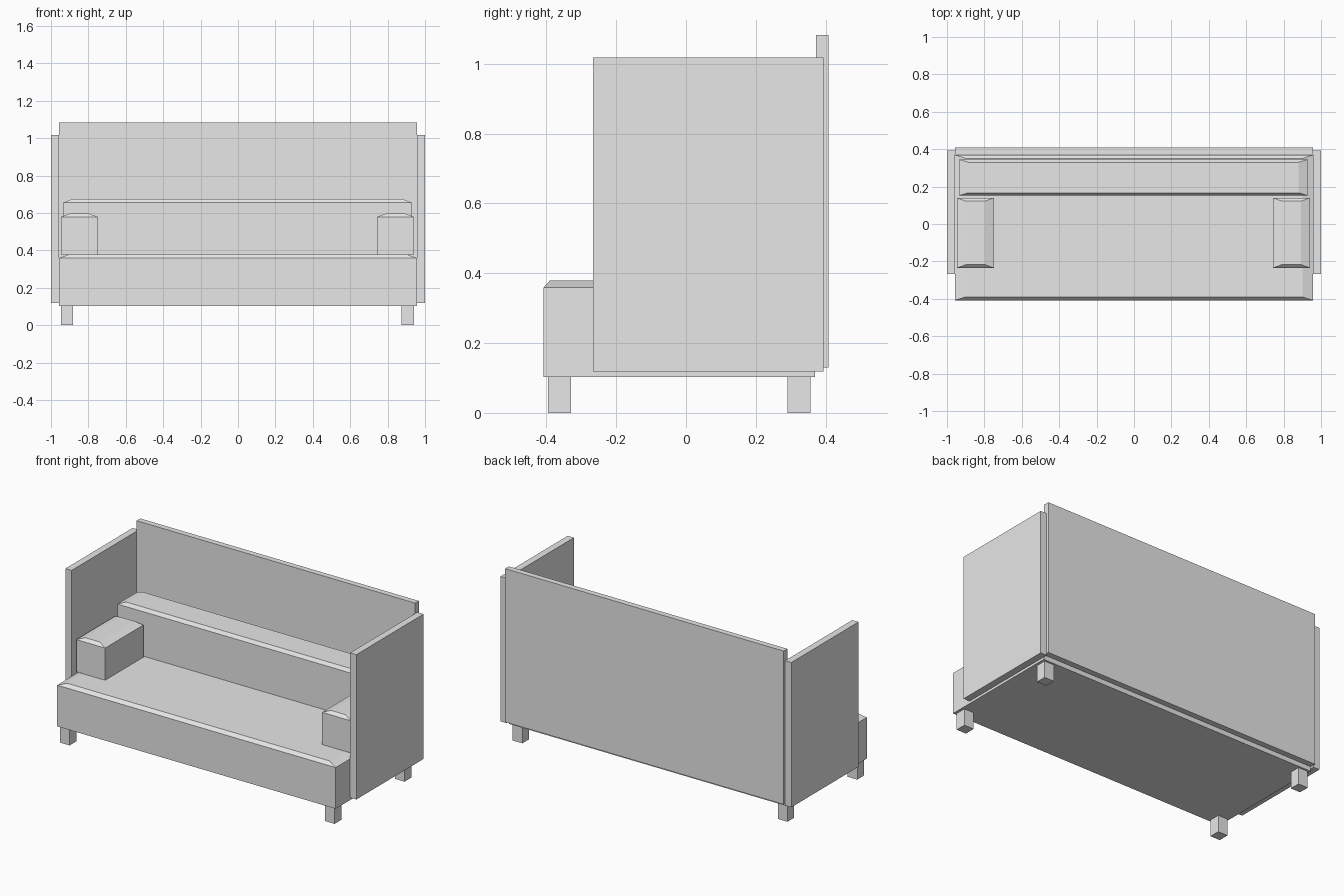
import bpy
import bmesh

default = bpy.data.objects.get("Cube")
if default:
    bpy.data.objects.remove(default, do_unlink=True)

# One plain upholstery colour
grey = bpy.data.materials.new("light_grey")
grey.use_nodes = True
colour = (0.8, 0.8, 0.8, 1.0)
grey.diffuse_color = colour
grey.node_tree.nodes["Principled BSDF"].inputs["Base Color"].default_value = colour


def block(name, xs, ys, zs, inset=(0, 0), crown=0):
    """Box between the given limits; a crown draws the top in to soften its edge."""
    mid = [(a + b) / 2 for a, b in (xs, ys, zs)]
    bm = bmesh.new()
    bmesh.ops.create_cube(bm, size=1)
    for v in bm.verts:
        v.co.x *= xs[1] - xs[0]
        v.co.y *= ys[1] - ys[0]
        v.co.z *= zs[1] - zs[0]
    if crown:
        top = [f for f in bm.faces if f.normal.z > 0.9]
        lid = bmesh.ops.extrude_discrete_faces(bm, faces=top)["faces"][0]
        for v in lid.verts:
            v.co.x -= inset[0] if v.co.x > 0 else -inset[0]
            v.co.y -= inset[1] if v.co.y > 0 else -inset[1]
            v.co.z += crown
    bmesh.ops.recalc_face_normals(bm, faces=bm.faces[:])
    mesh = bpy.data.meshes.new(name)
    bm.to_mesh(mesh)
    bm.free()
    mesh.materials.append(grey)
    obj = bpy.data.objects.new(name, mesh)
    obj.location = mid
    bpy.context.collection.objects.link(obj)
    return obj


# Seat base and back cushion
block("seat", (-0.957, 0.957), (-0.408, 0.369), (0.103, 0.359), (0.055, 0.018), 0.02)
block("back_cushion", (-0.936, 0.93), (0.152, 0.345), (0.379, 0.655), (0.05, 0.015), 0.02)

# Tall back panel
block("back_panel", (-0.957, 0.957), (0.372, 0.408), (0.13, 1.083))

# Side panels, arm cushions and legs
for side, s in (("left", 1), ("right", -1)):
    def span(a, b):
        return tuple(sorted((s * a, s * b)))

    shift = 0.003 * (1 - s)
    block(side + "_side_panel", span(0.957, 1.0), (-0.266, 0.394), (0.118, 1.018))
    block(side + "_arm_cushion", span(0.743 + shift, 0.941 + shift), (-0.235, 0.14),
          (0.379, 0.579), (0.048, 0.018), 0.018)
    for end, y in (("front", -0.395), ("back", 0.291)):
        block(f"{end}_{side}_leg", span(0.875 + shift, 0.941 + shift), (y, y + 0.066), (0, 0.103))
